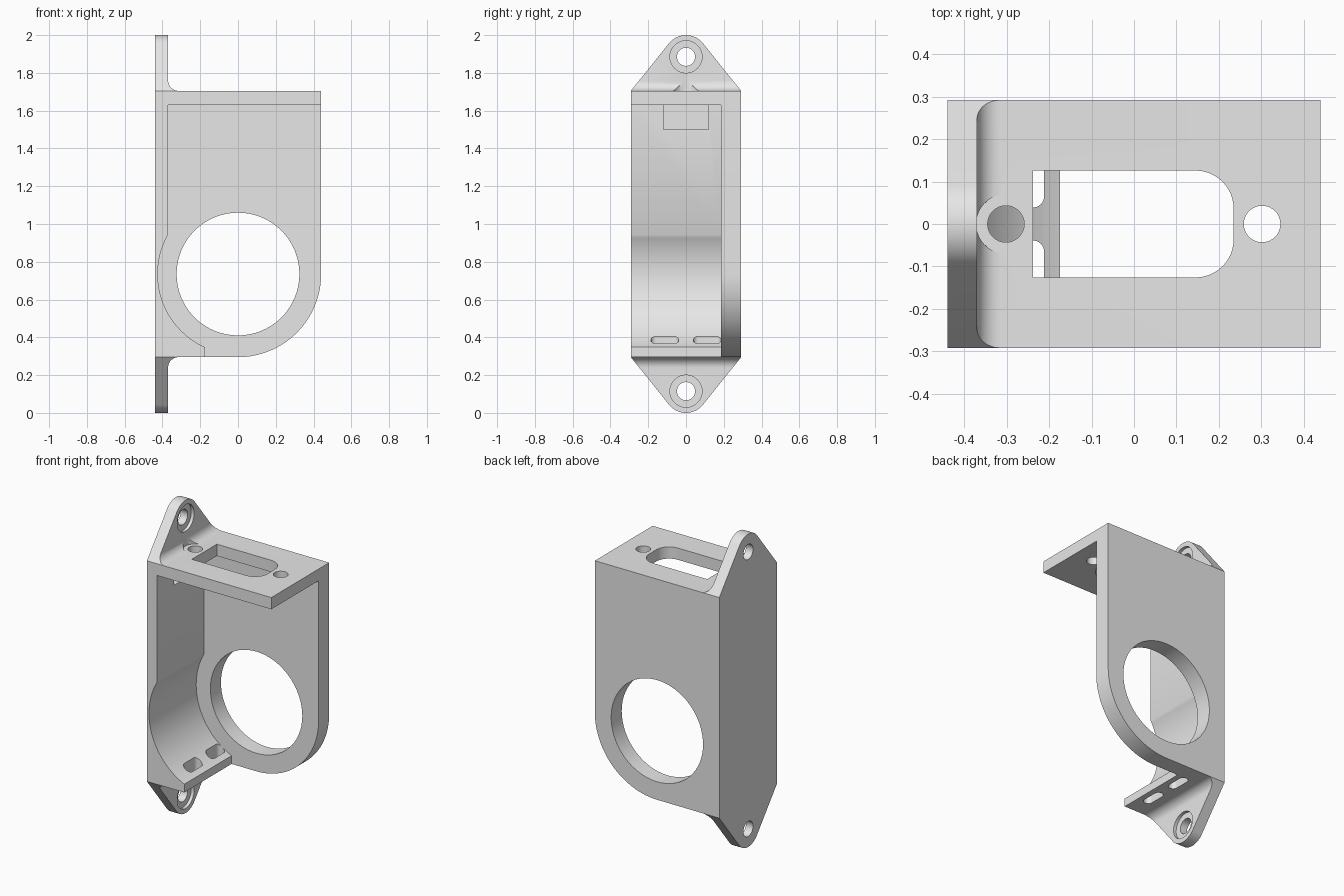
import bpy, bmesh
from math import sin, cos, radians, degrees, asin, acos, atan2, hypot

cube = bpy.data.objects.get("Cube")
if cube:
    bpy.data.objects.remove(cube)

grey = bpy.data.materials.new("plain grey")
grey.use_nodes = True
COLOUR = (0.8, 0.8, 0.8, 1)
grey.diffuse_color = COLOUR
grey.node_tree.nodes["Principled BSDF"].inputs["Base Color"].default_value = COLOUR

HALF_W, HALF_D = 0.44, 0.292
BOTTOM, TOP = 0.295, 1.705
WALL_X = -0.37
RING_Z = 0.735


def arc(cx, cy, r, start, end, n=24):
    return [(cx + r * cos(radians(start + (end - start) * i / n)),
             cy + r * sin(radians(start + (end - start) * i / n))) for i in range(n + 1)]


def rounded(x0, x1, y0, y1, r):
    return (arc(x1 - r, y1 - r, r, 0, 90, 8) + arc(x0 + r, y1 - r, r, 90, 180, 8)
            + arc(x0 + r, y0 + r, r, 180, 270, 8) + arc(x1 - r, y0 + r, r, 270, 360, 8))


def prism(name, outline, axis, lo, hi):
    """Extrude a 2D outline along an axis."""
    place = {"x": lambda u, v, w: (w, u, v),
             "y": lambda u, v, w: (u, w, v),
             "z": lambda u, v, w: (u, v, w)}[axis]
    bm = bmesh.new()
    ends = [[bm.verts.new(place(u, v, w)) for u, v in outline] for w in (lo, hi)]
    bm.faces.new(ends[0])
    bm.faces.new(ends[1][::-1])
    n = len(outline)
    for i in range(n):
        j = (i + 1) % n
        bm.faces.new((ends[0][i], ends[1][i], ends[1][j], ends[0][j]))
    bmesh.ops.recalc_face_normals(bm, faces=bm.faces)
    mesh = bpy.data.meshes.new(name)
    bm.to_mesh(mesh)
    bm.free()
    mesh.materials.append(grey)
    obj = bpy.data.objects.new(name, mesh)
    bpy.context.collection.objects.link(obj)
    return obj


def disc(name, u, v, r, axis, lo, hi):
    return prism(name, arc(u, v, r, 0, 360, 64)[:-1], axis, lo, hi)


def combine(target, other, operation):
    """Apply a boolean and remove the used piece."""
    mod = target.modifiers.new("join", "BOOLEAN")
    mod.operation, mod.object, mod.solver = operation, other, "EXACT"
    bpy.context.view_layer.objects.active = target
    bpy.ops.object.modifier_apply(modifier=mod.name)
    bpy.data.objects.remove(other)


# Side wall, cradle lip and top shelf as one profile
CRADLE_R, LIP_X = 0.425, -0.175
a0 = 360 - degrees(acos(LIP_X / CRADLE_R))
a1 = 180 - degrees(asin((CRADLE_R**2 - WALL_X**2) ** 0.5 / CRADLE_R))
frame = [(-HALF_W, BOTTOM), (LIP_X, BOTTOM)]
frame += arc(0, RING_Z, CRADLE_R, a0, a1, 32)
frame += [(WALL_X, 1.63), (HALF_W, 1.63), (HALF_W, TOP), (-HALF_W, TOP)]
bracket = prism("bracket", frame, "y", -HALF_D, HALF_D)

# Back plate with rounded lower corner
plate = [(-HALF_W, BOTTOM)] + arc(0, RING_Z, HALF_W, 270, 360, 32)
plate += [(HALF_W, TOP), (-HALF_W, TOP)]
combine(bracket, prism("back_plate", plate, "y", 0.185, HALF_D), "UNION")

# Mounting ears, above and mirrored below
EAR_Z, EAR_R, FILLET = 1.885, 0.115, 0.055
drop = TOP - EAR_Z
tangent = degrees(atan2(drop, HALF_D) + acos(EAR_R / hypot(HALF_D, drop)))
side = [(-HALF_W, 1.66), (WALL_X + FILLET, 1.66)]
side += arc(WALL_X + FILLET, TOP + FILLET, FILLET, 270, 180, 12)
side += [(WALL_X, 2.1), (-HALF_W, 2.1)]
face = [(-HALF_D, TOP), (-HALF_D, 1.66), (HALF_D, 1.66), (HALF_D, TOP)]
face += arc(0, EAR_Z, EAR_R, tangent, 180 - tangent)
for upper in (True, False):
    def flip(points):
        return [(u, v if upper else 2 - v) for u, v in points]
    ear = prism("ear", flip(side), "y", -0.4, 0.4)
    combine(ear, prism("ear_outline", flip(face), "x", -HALF_W, 0), "INTERSECT")
    combine(bracket, ear, "UNION")
    hole_z = EAR_Z if upper else 2 - EAR_Z
    combine(bracket, disc("ear_hole", 0, hole_z, 0.048, "x", -0.6, 0), "DIFFERENCE")
    combine(bracket, disc("ear_seat", 0, hole_z, 0.085, "x", WALL_X - 0.02, -0.2), "DIFFERENCE")

# Large round opening in the back plate
combine(bracket, disc("ring_opening", 0, RING_Z, 0.325, "y", 0.1, 0.4), "DIFFERENCE")

# Shelf window: square at one end, rounded at the other
window = [(-0.238, 0.126), (-0.238, -0.126)]
window += arc(0.145, -0.036, 0.09, 270, 360, 12) + arc(0.145, 0.036, 0.09, 0, 90, 12)
combine(bracket, prism("window", window, "z", 1.55, 1.8), "DIFFERENCE")

# Shelf screw holes and the clearance cut into the ear fillet
for x in (-0.302, 0.302):
    combine(bracket, disc("screw_hole", x, 0, 0.043, "z", 1.55, 1.8), "DIFFERENCE")
combine(bracket, disc("screw_clearance", -0.302, 0, 0.07, "z", TOP, 1.84), "DIFFERENCE")

# Shallow pocket inside the side wall
pocket = [(-0.12, 1.5), (0.12, 1.5), (0.12, 1.63), (-0.12, 1.63)]
combine(bracket, prism("pocket", pocket, "x", -0.405, -0.3), "DIFFERENCE")

# Strap slots through the cradle lip
for y in (-0.112, 0.112):
    slot = rounded(-0.268, -0.212, y - 0.073, y + 0.073, 0.026)
    combine(bracket, prism("strap_slot", slot, "z", 0.2, 0.6), "DIFFERENCE")

bpy.ops.object.select_all(action="DESELECT")
bracket.select_set(True)
bpy.context.view_layer.objects.active = bracket
bpy.ops.object.shade_smooth_by_angle(angle=radians(30))
